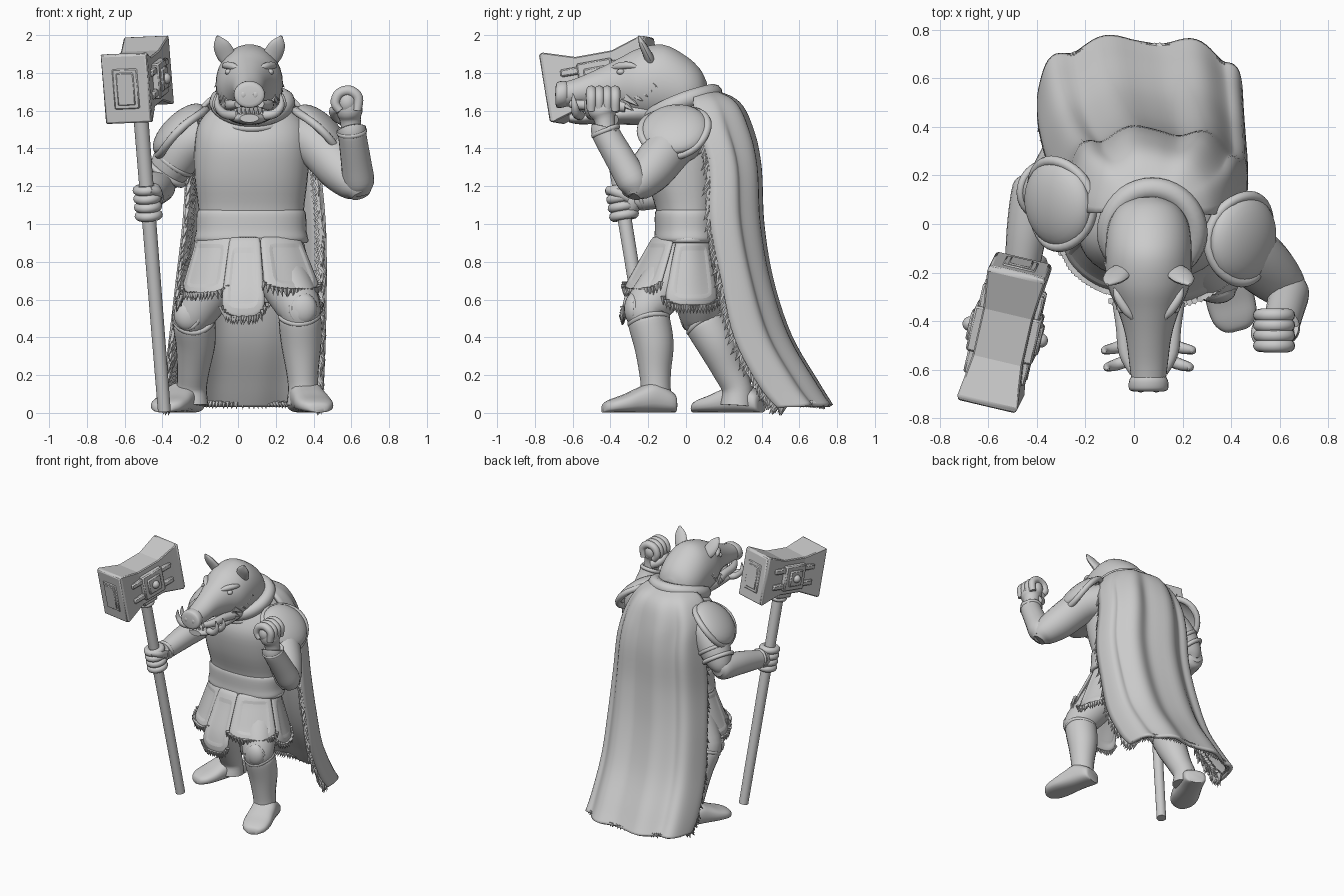
import bpy, bmesh, math, random
from mathutils import Vector, Matrix

random.seed(4)
if "Cube" in bpy.data.objects:
    bpy.data.objects.remove(bpy.data.objects["Cube"])

grey = bpy.data.materials.new("plain grey")
grey.use_nodes = True
grey.diffuse_color = (0.6, 0.6, 0.6, 1)
grey.node_tree.nodes["Principled BSDF"].inputs["Base Color"].default_value = grey.diffuse_color
CX = 0.06  # body centre line


def finish(name, bm, M=None, sharp=0.75, solid=0, bevel=0, sub=0):
    if not solid:
        bmesh.ops.recalc_face_normals(bm, faces=bm.faces)
    for f in bm.faces:
        f.smooth = True
    for e in bm.edges:
        if len(e.link_faces) == 2 and e.calc_face_angle(0) > sharp:
            e.smooth = False
    me = bpy.data.meshes.new(name)
    bm.to_mesh(me)
    bm.free()
    me.materials.append(grey)
    ob = bpy.data.objects.new(name, me)
    bpy.context.collection.objects.link(ob)
    if M:
        ob.matrix_world = M
    if solid:
        ob.modifiers.new("thickness", "SOLIDIFY").thickness = solid
    if bevel:
        ob.modifiers.new("bevel", "BEVEL").width = bevel
    if sub:
        ob.modifiers.new("smooth", "SUBSURF").levels = sub


def spline(rows, k):
    out = []
    for i in range(len(rows) - 1):
        a, b, c, d = (rows[max(0, min(len(rows) - 1, i + j))] for j in (-1, 0, 1, 2))
        for s in range(k):
            t = s / k
            out.append([q + t / 2 * (r - p + t * (2 * p - 5 * q + 4 * r - w + t * (3 * (q - r) + w - p)))
                        for p, q, r, w in zip(a, b, c, d)])
    return out + [list(rows[-1])]


def spow(v, p):
    return math.copysign(abs(v) ** p, v)


def loft(name, rows, axis=None, n=22, p=1.0, k=4):
    """Skin of ellipses (x, y, z, a[, b]) along a path; p under 1 squares them."""
    rows = spline([tuple(r) if len(r) == 5 else tuple(r) + (r[3],) for r in rows], k)
    pts = [Vector(r[:3]) for r in rows]
    total = (pts[-1] - pts[0]).normalized()
    ref = Vector((0, 1, 0)) if abs(total.x) > 0.85 else Vector((1, 0, 0))
    bm, rings = bmesh.new(), []
    for i, r in enumerate(rows):
        t = Vector(axis) if axis else pts[min(i + 1, len(pts) - 1)] - pts[max(i - 1, 0)]
        t.normalize()
        s = (ref - t * ref.dot(t)).normalized()
        u = t.cross(s)
        a, b = max(r[3], 0.003), max(r[4], 0.003)
        rings.append([bm.verts.new(pts[i] + s * a * spow(math.cos(w), p) + u * b * spow(math.sin(w), p))
                      for w in (math.tau * j / n for j in range(n))])
    for A, B in zip(rings, rings[1:]):
        for j in range(n):
            bm.faces.new((A[j], A[j - 1], B[j - 1], B[j]))
    bm.faces.new(rings[0])
    bm.faces.new(rings[-1])
    finish(name, bm)


def frame(loc, z, y=(0, 1, 0)):
    z = Vector(z).normalized()
    x = Vector(y).cross(z).normalized()
    return Matrix.Translation(loc) @ Matrix((x, z.cross(x), z)).transposed().to_4x4()


def ball(name, loc, size):
    bm = bmesh.new()
    bmesh.ops.create_uvsphere(bm, u_segments=20, v_segments=12, radius=1)
    bmesh.ops.scale(bm, vec=size, verts=bm.verts)
    finish(name, bm, Matrix.Translation(loc))


def ring(name, rx, ry, r, M, wave=0):
    bm, n, m = bmesh.new(), 40, 10
    V = [[bm.verts.new(((rx + r * math.cos(b)) * math.cos(a), (ry + r * math.cos(b)) * math.sin(a),
                        r * math.sin(b) + wave * math.cos(2 * a)))
          for b in (math.tau * j / m for j in range(m))] for a in (math.tau * i / n for i in range(n))]
    for i in range(n):
        for j in range(m):
            bm.faces.new((V[i - 1][j - 1], V[i][j - 1], V[i][j], V[i - 1][j]))
    finish(name, bm, M)


def box(name, loc, size, M):
    bm = bmesh.new()
    bmesh.ops.create_cube(bm, size=1)
    bmesh.ops.scale(bm, vec=size, verts=bm.verts)
    finish(name, bm, M @ Matrix.Translation(loc), bevel=.008)


def spikes(name, items):
    bm = bmesh.new()
    for p, d, length, r in items:
        M = frame(Vector(p) + Vector(d).normalized() * length * 0.3, d, (0.3, 0.9, 0.2))
        bmesh.ops.create_cone(bm, segments=5, radius1=r, radius2=0, depth=length, cap_ends=True, matrix=M)
    finish(name, bm)


# Torso, belt and hips
loft("cuirass", [(.07, .01, .98, .28, .16), (.07, .01, 1.08, .28, .17), (.07, -.01, 1.25, .3, .2),
                 (.075, -.01, 1.42, .305, .22), (.075, .01, 1.54, .28, .2), (.07, .02, 1.63, .19, .16),
                 (.07, .02, 1.68, .1, .1)], (0, 0, 1), 36, .85)
loft("belt", [(.07, .01, .9, .28, .165), (.07, .01, .92, .3, .178), (.07, .01, .97, .292, .175),
              (.07, .01, 1.05, .29, .175), (.07, .01, 1.08, .275, .165)], (0, 0, 1), 36, .85)
ring("belt_roll", .288, .168, .016, Matrix.Translation((.07, .01, .915)))
loft("hips", [(CX, 0, .95, .26, .15), (CX, 0, .8, .28, .18), (CX, 0, .66, .24, .17), (CX, 0, .62, .1, .08)], (0, 0, 1))

# Skirt panels with raised borders and ragged fur hems
def panel(name, mid, half, hem, lift):
    def at(s, t):
        a = math.radians(mid + half * s)
        z = .94 - (.94 - hem) * t * (1 - .12 * abs(s) ** 4)
        f = min(1, (.94 - z) / .33)
        g = lift * (.2 + .8 * f)
        return Vector((CX + (.28 + .1 * f + g) * math.cos(a), -.03 * f + (.17 + .12 * f + g) * math.sin(a), z))
    bm, n = bmesh.new(), 6
    V = [[bm.verts.new(at(2 * i / n - 1, j / n)) for j in range(n + 1)] for i in range(n + 1)]
    for i in range(n):
        for j in range(n):
            bm.faces.new((V[i][j], V[i][j + 1], V[i + 1][j + 1], V[i + 1][j]))
    bmesh.ops.inset_region(bm, faces=bm.faces[:], thickness=.02, depth=0)
    inner = [f for f in bm.faces if not any(e.is_boundary for e in f.edges)]
    bmesh.ops.inset_region(bm, faces=inner, thickness=.004, depth=-.008)
    finish(name, bm, solid=.022, sub=1)
    spikes(name + "_fur", [(at(s / 9, .97), (random.uniform(-.3, .3), 0, -1), .05, .016) for s in range(-9, 10)])

for args in (("right_front_panel", -138, 30, .62, 0), ("left_front_panel", -50, 29, .64, .055),
             ("centre_panel", -95, 17, .49, .02), ("left_side_panel", 14, 32, .55, 0),
             ("right_side_panel", 168, 30, .56, 0), ("back_panel", 90, 56, .58, -.03)):
    panel(*args)

# Legs: left one forward, right one trailing
def leg(side, hip, knee, shin, ankle, heel, toe):
    h, k, s, a = map(Vector, (hip, knee, shin, ankle))
    p, q = Vector(heel), Vector(toe)
    ahead = (q - p).normalized()
    loft(side + "_thigh", [(*h, .14), (*h.lerp(k, .5), .135), (*k, .115), (*k.lerp(s, .3), .1)])
    top = k.lerp(s, .25)
    loft(side + "_boot", [(*top, .105), (*k.lerp(s, .35), .113), (*s, .106), (*s.lerp(a, .6), .086),
                          (*a, .08), (a.x, a.y, .04, .088)])
    ring(side + "_boot_cuff", .1, .1, .016, frame(top, k - s), .012)
    ball(side + "_knee_pad", k + ahead * .07, (.076, .05, .085))
    ring(side + "_knee_rim", .068, .073, .011, frame(k + ahead * .08, ahead, (0, 0, 1)))
    loft(side + "_foot", [(*p.lerp(q, t)[:2], z + .002, w, z) for t, w, z in
                          ((0, .055, .04), (.05, .08, .055), (.3, .09, .08), (.5, .095, .066),
                           (.7, .1, .048), (.87, .09, .036), (.97, .06, .026), (1, .03, .015))], q - p, p=.75)

leg("left", (.2, -.02, .8), (.325, -.21, .55), (.335, -.17, .36), (.345, -.16, .13),
    (.33, -.06, 0), (.43, -.44, 0))
leg("right", (-.06, .04, .8), (-.235, .08, .52), (-.225, .16, .37), (-.245, .27, .13),
    (-.24, .4, 0), (-.4, .04, 0))

# Arms
loft("left_upper_arm", [(.3, .02, 1.47, .12), (.42, -.07, 1.42, .125), (.54, -.18, 1.29, .12),
                        (.625, -.265, 1.2, .09), (.65, -.29, 1.15, .05)])
loft("left_bracer", [(.65, -.26, 1.16, .05), (.64, -.28, 1.22, .082), (.625, -.34, 1.33, .08),
                     (.605, -.42, 1.47, .075), (.6, -.425, 1.5, .08)])
ring("left_bracer_cuff", .068, .068, .014, frame((.602, -.425, 1.49), (-.1, -.4, 1)))
loft("left_wrist", [(.605, -.42, 1.45, .055), (.595, -.43, 1.55, .055), (.59, -.44, 1.6, .07, .08),
                    (.59, -.44, 1.68, .05, .08)])
ball("left_palm", (.58, -.44, 1.645), (.066, .09, .08))
for i in range(4):
    y = -.375 - .042 * i
    loft("left_finger", [(.63, y, 1.6, .024), (.635, y, 1.67, .027), (.59, y, 1.705, .028),
                         (.535, y, 1.69, .027), (.515, y, 1.64, .025), (.54, y, 1.6, .022)], n=12)
loft("left_thumb", [(.57, -.39, 1.55, .035), (.525, -.41, 1.57, .032), (.51, -.46, 1.6, .028), (.53, -.5, 1.61, .018)], n=12)

loft("right_upper_arm", [(-.17, .08, 1.47, .12), (-.27, .1, 1.42, .125), (-.345, .13, 1.32, .115),
                         (-.4, .15, 1.23, .085), (-.415, .155, 1.18, .05)])
for t in (0, .04):
    ring("right_sleeve_band", .105, .105, .016, frame((-.34 - t, .13 + t / 3, 1.325 - t * 1.4), (-.55, .2, -.8)))
loft("right_bracer", [(-.41, .2, 1.2, .05), (-.415, .15, 1.2, .085), (-.44, -.02, 1.18, .084),
                      (-.465, -.22, 1.14, .068), (-.468, -.24, 1.14, .07)])
ring("right_bracer_cuff", .06, .06, .013, frame((-.467, -.235, 1.142), (-.1, -1, -.25), (0, 0, 1)))
loft("right_palm", [(-.465, -.22, 1.15, .05), (-.47, -.28, 1.13, .06, .07), (-.465, -.33, 1.11, .05, .085),
                    (-.46, -.36, 1.11, .03, .07)])

# Hammer, built on a frame whose z runs up the pole
foot, top = Vector((-.39, -.16, .01)), Vector((-.53, -.445, 1.765))
up = (top - foot).normalized()
H = frame(top, up, (.22, .97, .2))
loft("hammer_pole", [(*foot, .034), (*foot.lerp(top, .5), .037), (*top, .04)], k=2)
for i in range(4):
    c = foot.lerp(top, .59 + .026 * i)
    ring("right_finger", .05, .055, .025, frame(c, up))
loft("right_thumb", [(-.43, -.3, 1.14, .03), (-.43, -.37, 1.17, .028), (-.47, -.41, 1.18, .022)], n=12)
bm, rings = bmesh.new(), []
for y, w, h in ((-.29, .12, .18), (-.27, .127, .188), (-.1, .105, .135), (.1, .105, .135), (.27, .122, .185), (.29, .112, .175)):
    rings.append([bm.verts.new((sx * w, y, sz * h)) for sx, sz in ((1, 1), (-1, 1), (-1, -1), (1, -1))])
for A, B in zip(rings, rings[1:]):
    for j in range(4):
        bm.faces.new((A[j - 1], A[j], B[j], B[j - 1]))
bm.faces.new(rings[0])
bm.faces.new(rings[-1])
finish("hammer_head", bm, H, sharp=.1, bevel=.006)
for s in (-1, 1):
    box("face_frame", (0, s * .286, 0), (.14, .02, .22), H)
    box("face_plate", (0, s * .291, 0), (.1, .02, .18), H)
    box("side_frame", (s * .115, 0, 0), (.05, .19, .19), H)
    box("side_plate", (s * .135, 0, 0), (.035, .12, .12), H)
    ball("side_stud", H @ Vector((s * .15, 0, 0)), (.03, .03, .03))
    for e in (-1, 1):
        for z in (-.06, .06):
            box("side_strut", (s * .115, e * .13, z), (.03, .12, .04), H)
box("hammer_collar", (0, 0, -.15), (.13, .13, .07), H)
ring("pole_collar", .045, .045, .018, H @ Matrix.Translation((0, 0, -.2)))

# Pauldrons: domed shells with thick rims
for side, loc, out in (("left", (.445, -.06, 1.495), (.7, -.12, .72)), ("right", (-.31, .085, 1.5), (-.7, -.12, .72))):
    bm = bmesh.new()
    bmesh.ops.create_uvsphere(bm, u_segments=28, v_segments=14, radius=1)
    bmesh.ops.delete(bm, geom=[v for v in bm.verts if v.co.z < -.1], context="VERTS")
    bmesh.ops.scale(bm, vec=(.18, .185, .08), verts=bm.verts)
    M = frame(loc, out)
    finish(side + "_pauldron", bm, M, solid=.02)
    ring(side + "_pauldron_rim", .172, .178, .022, M, -.02)

# Cape: a folded U-shaped sheet (z, back, edge, half width, centre)
ROWS = spline([(1.685, .16, .07, .14, .07), (1.63, .27, .05, .23, .07), (1.5, .33, .08, .3, .07), (1.3, .37, .14, .33, .08),
               (1.0, .385, .15, .355, .085), (.7, .435, .21, .375, .07), (.4, .535, .28, .39, .05),
               (.15, .68, .41, .4, .03), (.03, .755, .51, .4, .025)], 5)

def cape(u, i):
    z, back, edge, w, c = ROWS[i]
    a = u * math.pi / 2
    fold = .02 * min(1, i / 12) * math.cos(13 * u + 1 + i * .03)
    return Vector((c + w * spow(math.sin(a), .8), edge + (back - edge) * max(math.cos(a), 0) ** .7 + fold - .012, z))

bm, n = bmesh.new(), 56
V = [[bm.verts.new(cape(2 * j / n - 1, i)) for j in range(n + 1)] for i in range(len(ROWS))]
for A, B in zip(V, V[1:]):
    for j in range(n):
        bm.faces.new((A[j], B[j], B[j + 1], A[j + 1]))
finish("cape", bm, solid=.025)
fur = []
for s in (-1, 1):
    for i in range(9, len(ROWS) - 1):
        for t in (0, .5):
            p = cape(s, i).lerp(cape(s, i + 1), t)
            for j in range(3):
                fur.append((p + Vector((-s * .008 * j, .018 * j, .01)),
                            (s * random.uniform(0, .4), random.uniform(-.7, 0), -.8), .085, .024))
for j in range(-36, 37):
    fur.append((cape(j / 36, -1) + Vector((0, -.01, .02)), (j / 60, random.uniform(-.4, .1), -.4), .04, .014))
spikes("cape_fur_trim", fur)

# Head, along the snout, and fur collar
def along(rows):
    return [(CX, y, z, a, b) for y, z, a, b in rows]

loft("head", along([(.11, 1.69, .05, .06), (.075, 1.7, .12, .12), (0, 1.71, .165, .18), (-.12, 1.74, .178, .21),
                    (-.25, 1.74, .17, .19), (-.36, 1.735, .125, .14), (-.46, 1.725, .095, .1), (-.57, 1.7, .08, .076),
                    (-.65, 1.685, .07, .065)]), (0, -1, 0), 30)
loft("snout_disc", along([(-.62, 1.69, .065, .06), (-.645, 1.688, .08, .07), (-.68, 1.683, .08, .068),
                          (-.69, 1.68, .06, .048)]), (0, -1, 0), 24)
loft("lower_jaw", along([(-.15, 1.6, .13, .08), (-.32, 1.585, .13, .06), (-.45, 1.57, .115, .04),
                         (-.56, 1.56, .09, .033), (-.62, 1.56, .05, .022)]), (0, -1, 0))
loft("neck", [(.07, .04, 1.56, .17), (CX, -.05, 1.65, .17), (CX, -.12, 1.72, .14)])
ring("fur_collar", .18, .185, .048, frame((.075, -.03, 1.635), (0, -.4, 1)), .01)
ring("neckline", .17, .15, .02, frame((.075, -.06, 1.555), (0, -.35, 1)))
for s in (-1, 1):
    def on(x, y, z, *r):
        return (CX + s * x, y, z, *r)
    loft("ear", [on(.09, -.18, 1.84, .03, .03), on(.12, -.2, 1.89, .05, .025), on(.15, -.23, 1.95, .042, .018),
                 on(.17, -.25, 1.995, .006, .005)], n=14)
    ball("eye", on(.11, -.345, 1.805), (.02, .022, .016))
    loft("brow", [on(.06, -.39, 1.825, .01), on(.09, -.355, 1.835, .02), on(.125, -.3, 1.84, .018), on(.135, -.26, 1.83, .008)], n=12)
    ball("nostril", on(.032, -.684, 1.685), (.016, .009, .02))
    loft("lip", [on(.06, -.61, 1.635, .02), on(.095, -.53, 1.63, .028), on(.105, -.42, 1.63, .03), on(.12, -.32, 1.62, .03)], n=12)
    for y, reach in ((-.51, .18), (-.58, .17)):
        loft("tusk", [on(.08, y + .02, 1.575, .026), on(.135, y, 1.585, .024), on(reach, y - .01, 1.63, .017),
                      on(reach - .005, y - .02, 1.69, .004)], n=12)
    spikes("cheek_tufts", [(on(.15 - .006 * i, -.2 - .025 * i, 1.76 - .025 * i), (s * .6, .8, -.6), .09, .028) for i in range(6)])
spikes("teeth", [((CX + .022 * i, -.6 + .004 * i * i, 1.585), (0, -.1, 1), .045, .011) for i in range(-3, 4)])
